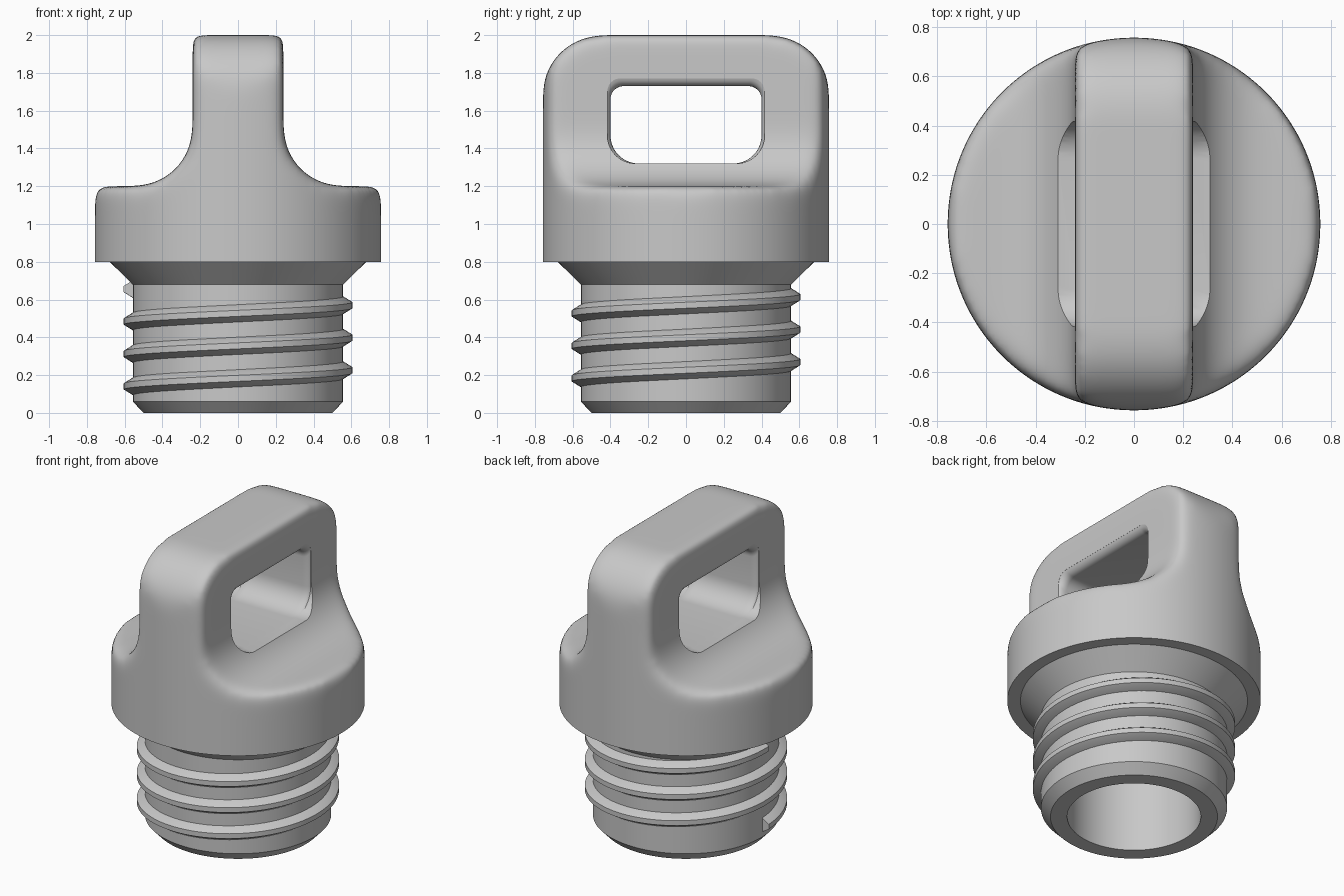
import bpy, bmesh
from math import sin, cos, pi, radians

if "Cube" in bpy.data.objects:
    bpy.data.objects.remove(bpy.data.objects["Cube"], do_unlink=True)

grey = bpy.data.materials.new("plain grey")
grey.use_nodes = True
grey.diffuse_color = (0.58, 0.58, 0.58, 1)
grey.node_tree.nodes["Principled BSDF"].inputs["Base Color"].default_value = grey.diffuse_color


def loft(name, rings, loop=False):
    """Skin a series of point rings; cap the ends unless it loops."""
    bm = bmesh.new()
    rows = [[bm.verts.new(p) for p in ring] for ring in rings]
    for a, b in zip(rows, rows[1:] + (rows[:1] if loop else [])):
        for i in range(len(a)):
            bm.faces.new((a[i - 1], a[i], b[i], b[i - 1]))
    if not loop:
        bm.faces.new(rows[0])
        bm.faces.new(rows[-1])
    bmesh.ops.recalc_face_normals(bm, faces=bm.faces)
    mesh = bpy.data.meshes.new(name)
    bm.to_mesh(mesh)
    bm.free()
    mesh.materials.append(grey)
    obj = bpy.data.objects.new(name, mesh)
    bpy.context.collection.objects.link(obj)
    return obj


def apply(obj, kind, **settings):
    mod = obj.modifiers.new(kind.lower(), kind)
    for key, value in settings.items():
        setattr(mod, key, value)
    bpy.context.view_layer.objects.active = obj
    bpy.ops.object.modifier_apply(modifier=mod.name)


def cut(obj, tool, operation):
    tool.hide_render = True
    apply(obj, "BOOLEAN", operation=operation, solver="EXACT", object=tool)
    bpy.data.objects.remove(tool, do_unlink=True)


def arc(cx, cz, r, start, end, steps=10):
    angles = [radians(start + (end - start) * i / steps) for i in range(steps + 1)]
    return [(cx + r * cos(a), cz + r * sin(a)) for a in angles]


def rounded(half, low, high, r_low, r_high):
    """Upright rectangle with rounded lower and upper corners."""
    right = (arc(half - r_low, low + r_low, r_low, -90, 0)
             + arc(half - r_high, high - r_high, r_high, 0, 90))
    return right + [(-u, v) for u, v in reversed(right)]


# Cap with handle: a cylinder trimmed by its front and side outlines
cap = loft("cap", [[(x, y, z) for x, y in arc(0, 0, 0.759, 0, 357.1875, 127)]
                   for z in (0.6, 2.1)])
half = [(0.9, 0.5), (0.9, 1.2)] + arc(0.55, 1.51, 0.31, 270, 180, 16) + [(0.24, 2)]
front = half + [(-x, z) for x, z in reversed(half)]
cut(cap, loft("front_outline", [[(x, y, z) for x, z in front] for y in (-1, 1)]), "INTERSECT")
side = rounded(0.762, 0.4, 2, 0.05, 0.32)
cut(cap, loft("side_outline", [[(x, y, z) for y, z in side] for x in (-1, 1)]), "INTERSECT")

# Soften all the cap's edges
apply(cap, "REMESH", mode="VOXEL", voxel_size=0.02)
apply(cap, "SMOOTH", factor=1.0, iterations=26)

# Handle opening, flaring out along its upper edge
stations = [(0.19 + 0.05 * sin(radians(a)), 0.05 * (1 - cos(radians(a))))
            for a in range(0, 81, 16)] + [(0.45, 0.045)]
stations = [(-x, f) for x, f in reversed(stations)] + stations
cut(cap, loft("opening", [[(x, y, z) for y, z in
                           rounded(0.4 + 0.4 * f, 1.32, 1.73 + f, 0.15, 0.07)]
                          for x, f in stations]), "DIFFERENCE")

# Flat, crisp underside of the cap
bm = bmesh.new()
bm.from_mesh(cap.data)
sliced = bmesh.ops.bisect_plane(bm, geom=bm.verts[:] + bm.edges[:] + bm.faces[:],
                                plane_co=(0, 0, 0.8), plane_no=(0, 0, 1), clear_inner=True)
rim = [e for e in sliced["geom_cut"] if isinstance(e, bmesh.types.BMEdge)]
bmesh.ops.edgeloop_fill(bm, edges=rim)
bmesh.ops.recalc_face_normals(bm, faces=bm.faces)
bm.to_mesh(cap.data)
bm.free()


def around(profile, angle, rise=0):
    return [(r * cos(angle), r * sin(angle), z + rise) for r, z in profile]


# Hollow neck, turned from a wall profile
wall = [(0.4, 0.82), (0.4, 0), (0.5, 0), (0.557, 0.06), (0.557, 0.68), (0.7, 0.82)]
neck = loft("neck", [around(wall, 2 * pi * i / 96) for i in range(96)], loop=True)

# Screw thread: three right-handed turns with blunt ends
pitch, turns, steps = 0.172, 3, 72
ridge = [(0.54, -0.05), (0.557, -0.046), (0.605, -0.016),
         (0.605, 0.016), (0.557, 0.046), (0.54, 0.05)]
thread = loft("thread", [around(ridge, pi + 2 * pi * i / steps, 0.14 + pitch * i / steps)
                         for i in range(turns * steps + 1)])

# Smooth shading with crisp edges
bpy.ops.object.select_all(action="DESELECT")
for obj in (cap, neck, thread):
    obj.data.materials.clear()
    obj.data.materials.append(grey)
    obj.select_set(True)
bpy.context.view_layer.objects.active = cap
bpy.ops.object.shade_smooth_by_angle(angle=radians(32))
